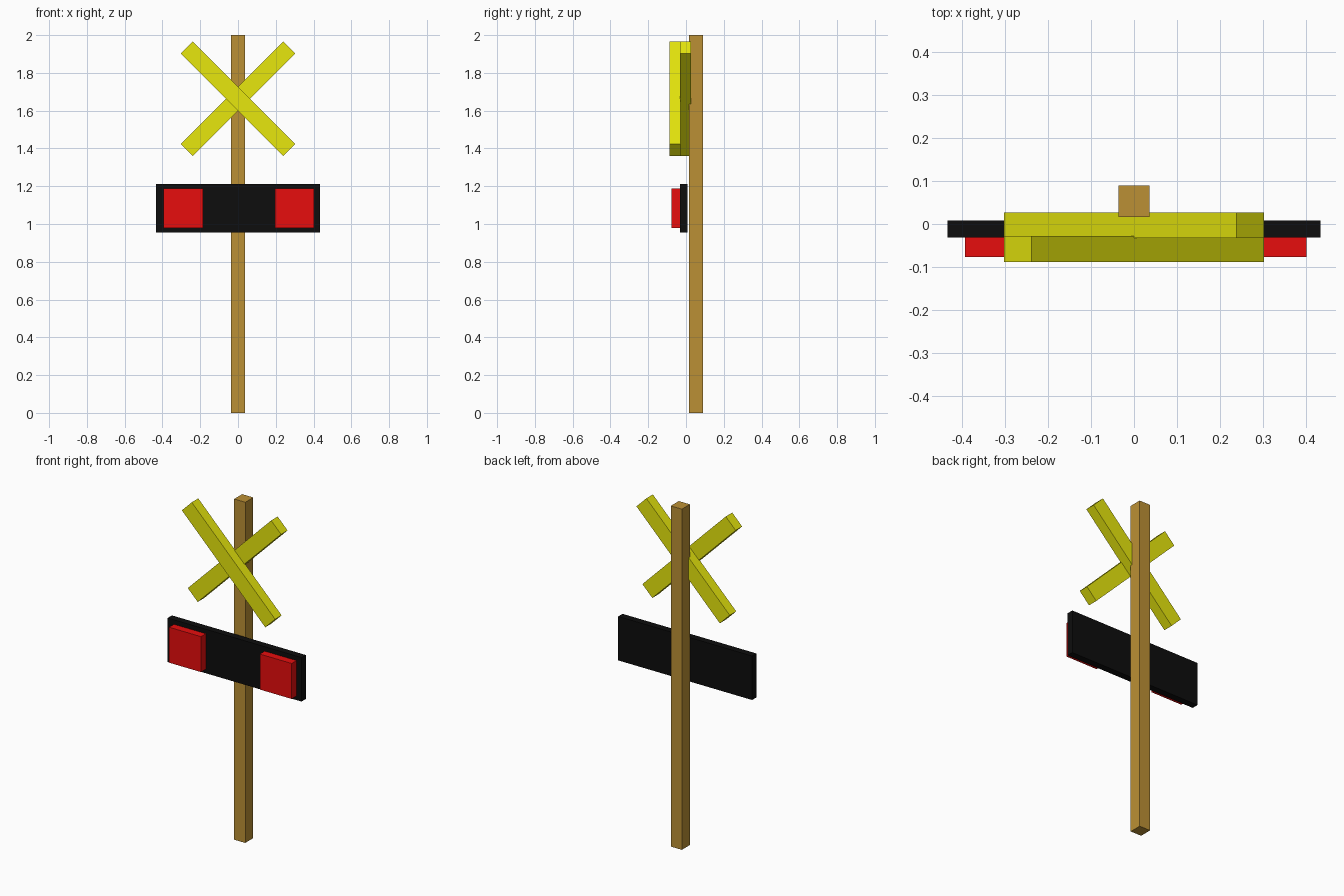
import bpy
from math import radians

if "Cube" in bpy.data.objects:
    bpy.data.objects.remove(bpy.data.objects["Cube"])


def material(name, rgb):
    mat = bpy.data.materials.new(name)
    mat.diffuse_color = (*rgb, 1.0)
    mat.use_nodes = True
    mat.node_tree.nodes["Principled BSDF"].inputs["Base Color"].default_value = mat.diffuse_color
    return mat


def box(name, center, size, mat, tilt=0.0):
    bpy.ops.mesh.primitive_cube_add(size=1, location=center,
                                    rotation=(0, radians(tilt), 0))
    obj = bpy.context.object
    obj.name = name
    obj.scale = size
    obj.data.materials.append(mat)
    return obj


wood = material("wood", (0.50, 0.28, 0.035))
yellow = material("yellow", (0.80, 0.80, 0.004))
black = material("black", (0.004, 0.004, 0.004))
red = material("red", (0.80, 0.004, 0.004))

# Upright post
box("post", (0, 0.053, 1.0), (0.072, 0.074, 2.0), wood)

# Crossed warning boards, front one over the back one
box("front_cross_board", (0, -0.058, 1.663), (0.766, 0.06, 0.091), yellow, 45)
box("back_cross_board", (0, -0.003, 1.663), (0.766, 0.06, 0.091), yellow, -45)

# Signal backing panel
box("signal_panel", (0, -0.012, 1.084), (0.87, 0.04, 0.258), black)

# Pair of square lamps, set slightly to the right as a pair
for side, x in (("left", -0.29), ("right", 0.299)):
    box(side + "_lamp", (x, -0.054, 1.083), (0.207, 0.046, 0.208), red)
